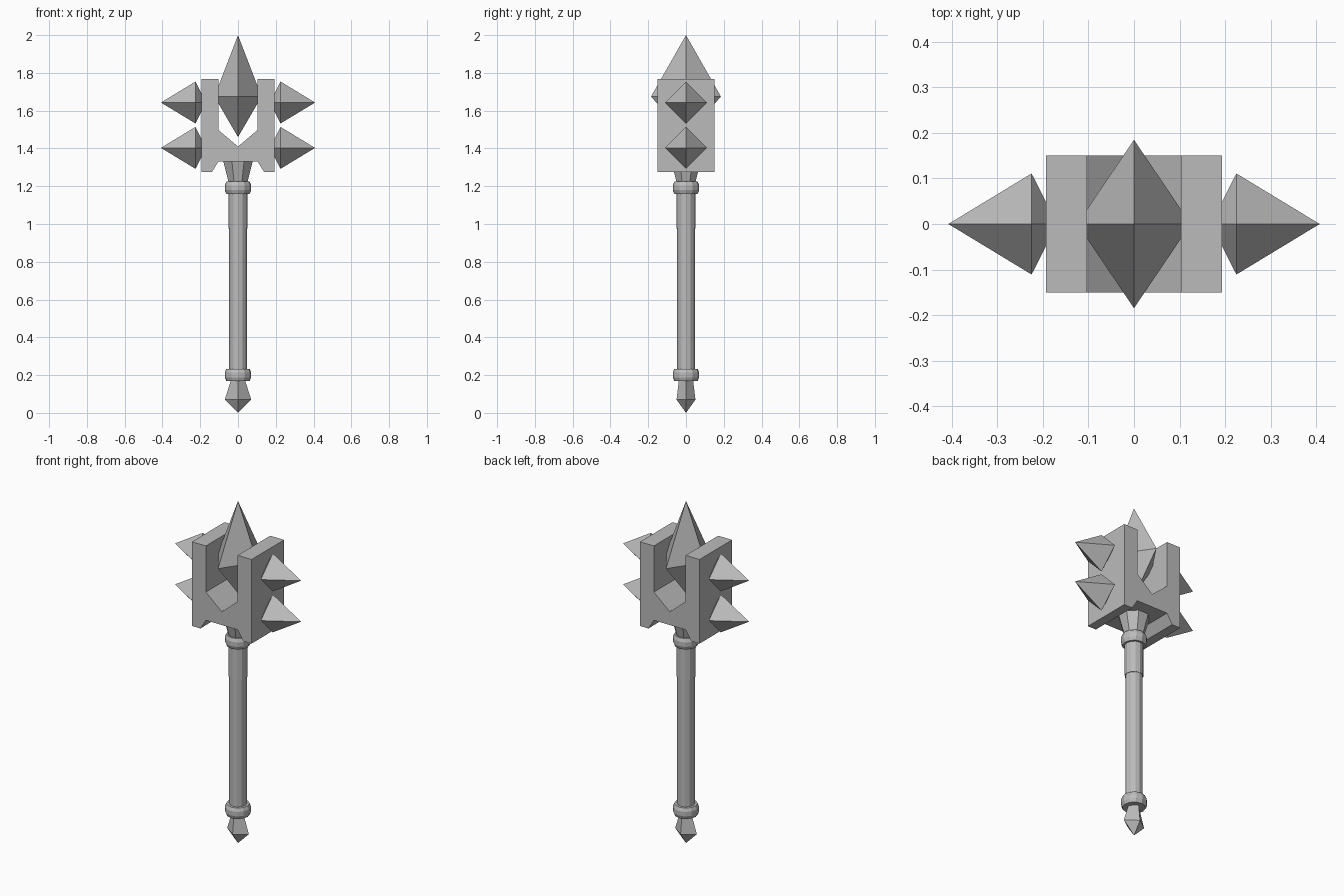
import bpy, bmesh, math
from mathutils import Matrix

cube = bpy.data.objects.get("Cube")
if cube:
    bpy.data.objects.remove(cube, do_unlink=True)

grey = bpy.data.materials.new("steel_grey")
grey.use_nodes = True
colour = (0.5, 0.5, 0.5, 1)
grey.diffuse_color = colour
grey.node_tree.nodes["Principled BSDF"].inputs["Base Color"].default_value = colour


def finish(name, bm):
    bmesh.ops.recalc_face_normals(bm, faces=bm.faces)
    mesh = bpy.data.meshes.new(name)
    bm.to_mesh(mesh)
    bm.free()
    mesh.materials.append(grey)
    obj = bpy.data.objects.new(name, mesh)
    bpy.context.collection.objects.link(obj)
    return obj


def stack(name, rings, sides, turn=0.0, matrix=None):
    """Skin of polygon rings (rx, ry, z) along z; a zero radius makes a point."""
    bm = bmesh.new()
    loops = []
    for rx, ry, z in rings:
        if rx == 0:
            loops.append([bm.verts.new((0, 0, z))] * sides)
            continue
        angles = [turn + math.tau * i / sides for i in range(sides)]
        loops.append([bm.verts.new((rx * math.cos(a), ry * math.sin(a), z)) for a in angles])
    for low, high in zip(loops, loops[1:]):
        for i in range(sides):
            j = (i + 1) % sides
            bm.faces.new(dict.fromkeys((low[i], low[j], high[j], high[i])))
    for end in (loops[0], loops[-1]):
        if len(set(end)) > 1:
            bm.faces.new(end)
    if matrix:
        bmesh.ops.transform(bm, matrix=matrix, verts=bm.verts)
    return finish(name, bm)


# Forked head: mirrored half outline, extruded from front to back
half = [(0, 1.41), (0.103, 1.497), (0.103, 1.767), (0.193, 1.767),
        (0.193, 1.275), (0.138, 1.275), (0.103, 1.332)]
outline = half + [(-x, z) for x, z in reversed(half) if x > 0]
bm = bmesh.new()
face = bm.faces.new([bm.verts.new((x, -0.15, z)) for x, z in outline])
new = bmesh.ops.extrude_face_region(bm, geom=[face])["geom"]
bmesh.ops.translate(bm, vec=(0, 0.3, 0), verts=[v for v in new if isinstance(v, bmesh.types.BMVert)])
finish("forked_head", bm)

# Large central spike
stack("central_spike", [(0, 0, 1.46), (0.125, 0.185, 1.675), (0, 0, 2)], 4)

# Two spikes on each side
for side, sign in (("left", 1), ("right", -1)):
    for level, z in (("lower", 1.403), ("upper", 1.643)):
        place = Matrix.Translation((0, 0, z)) @ Matrix.Rotation(sign * math.pi / 2, 4, "Y")
        stack(f"{side}_{level}_spike", [(0, 0, 0.169), (0.111, 0.111, 0.225), (0, 0, 0.408)],
              4, matrix=place)

# Shaft, its slightly wider upper sleeve, and the flared neck
stack("shaft", [(0.047, 0.047, 0.2), (0.047, 0.047, 1.2)], 12)
stack("upper_sleeve", [(0.05, 0.05, 0.975), (0.05, 0.05, 1.18)], 12)
stack("neck", [(0.05, 0.05, 1.2), (0.055, 0.055, 1.225), (0.088, 0.088, 1.345)], 8, math.pi / 8)

# Bevelled collars
for name, z in (("lower_collar", 0.201), ("upper_collar", 1.192)):
    stack(name, [(r, r, z + dz) for r, dz in
                 ((0.062, -0.032), (0.07, -0.013), (0.07, 0.013), (0.062, 0.032))], 12)

# Pointed pommel
stack("pommel", [(0, 0, 0), (0.07, 0.05, 0.07), (0.035, 0.037, 0.18)], 4)
